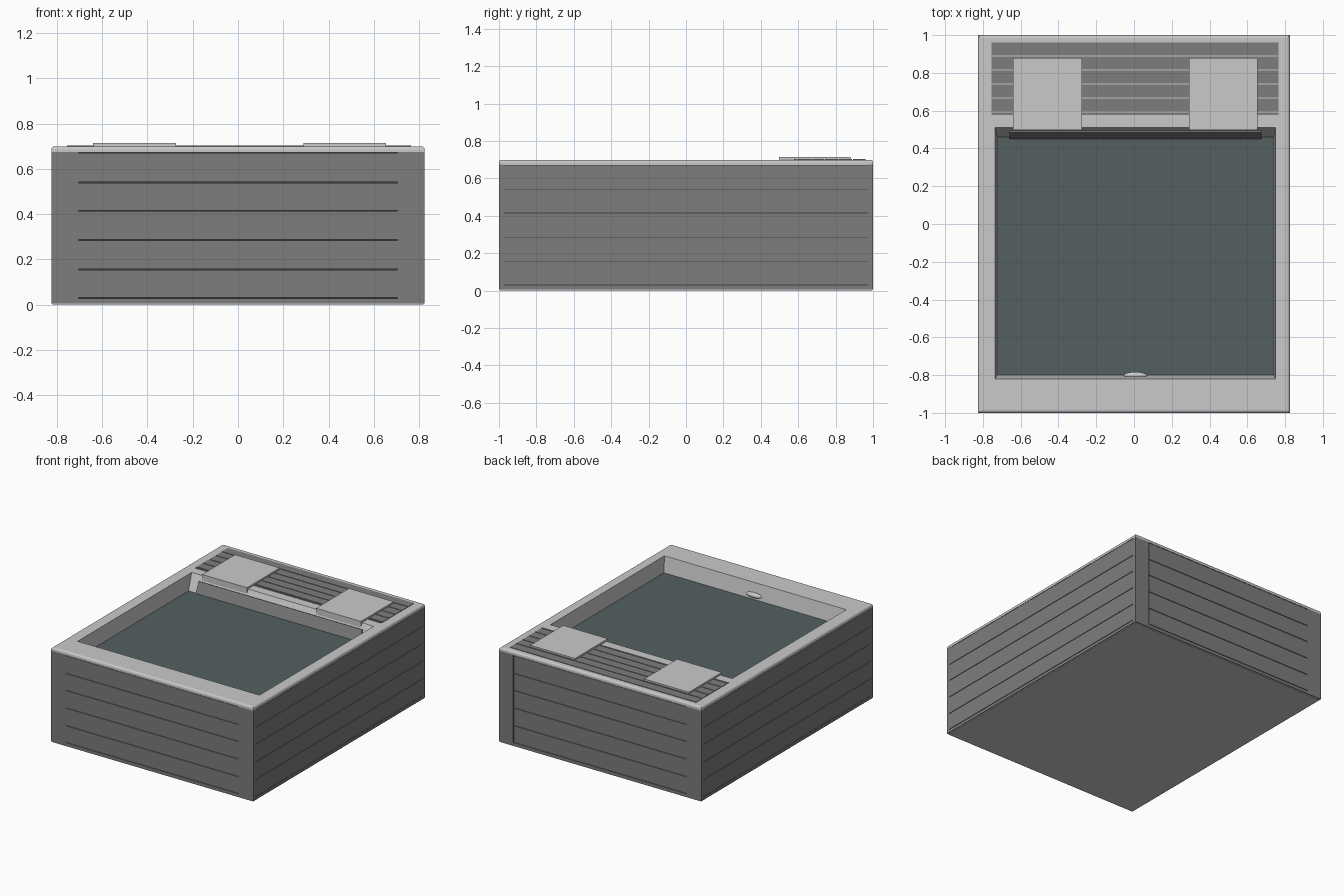
import bpy, bmesh, math
from mathutils import Matrix, Vector

if "Cube" in bpy.data.objects:
    bpy.data.objects.remove(bpy.data.objects["Cube"])


def material(name, rgb):
    m = bpy.data.materials.new(name)
    m.use_nodes = True
    color = (*rgb, 1)
    m.diffuse_color = color
    m.node_tree.nodes["Principled BSDF"].inputs["Base Color"].default_value = color
    return m


CABINET = material("cabinet grey", (0.205, 0.205, 0.205))
SEAM = material("seam dark grey", (0.05, 0.05, 0.05))
SHELL = material("shell light grey", (0.59, 0.59, 0.59))
WATER = material("water slate green", (0.088, 0.118, 0.117))


def finish(name, bm, mats):
    mesh = bpy.data.meshes.new(name)
    bm.to_mesh(mesh)
    bm.free()
    for m in mats:
        mesh.materials.append(m)
    obj = bpy.data.objects.new(name, mesh)
    bpy.context.collection.objects.link(obj)
    return obj


def add_box(bm, x, y, z):
    """Box from (min, max) ranges."""
    lo, hi = Vector((x[0], y[0], z[0])), Vector((x[1], y[1], z[1]))
    mat = Matrix.Translation((lo + hi) / 2) @ Matrix.Diagonal((*(hi - lo), 1))
    bmesh.ops.create_cube(bm, size=1, matrix=mat)


def boxes(name, mat, *ranges):
    bm = bmesh.new()
    for r in ranges:
        add_box(bm, *r)
    return finish(name, bm, [mat])


W, D, TOP, RIM = 0.825, 1.0, 0.70, 0.675   # half width, half depth, heights
POST, SKIN, GAP = 0.705, 0.008, 0.002      # panel half width, board thickness, half seam
PAN = 0.006                                # thickness of the base pan
seams = [0.03, 0.155, 0.285, 0.415, 0.54, 0.672]
core_x, core_y = W - SKIN, D - SKIN

# Base pan and the bottom band of the cabinet
boxes("base_pan", SHELL, ((-W + 0.006, W - 0.006), (-D + 0.006, D - 0.006), (0, PAN)))
boxes("bottom_band", CABINET, ((-W, W), (-D, D), (PAN, seams[0] - GAP)))

# Cladding boards, corner posts and the thin dark walls behind the seams
front_back, sides, posts, core = [], [], [], []
for s in (-1, 1):
    skin_x, skin_y = sorted((s * core_x, s * W)), sorted((s * core_y, s * D))
    for low, high in zip(seams, seams[1:]):
        z = (low + GAP, high - GAP)
        front_back.append(((-POST, POST), skin_y, z))
        sides.append((skin_x, (-0.975, 0.975), z))
    wall_z = (0.02, RIM)
    core.append(((-core_x, core_x), sorted((s * core_y, s * (core_y - 0.01))), wall_z))
    core.append((sorted((s * core_x, s * (core_x - 0.01))), (-core_y, core_y), wall_z))
    for t in (-1, 1):
        # The left back post stands off the panel by one seam
        start = POST + (0.005 if s == t == 1 else 0)
        posts.append((sorted((t * start, t * W)), skin_y, wall_z))
        posts.append((skin_x, sorted((t * 0.975, t * D)), wall_z))
boxes("front_and_back_boards", CABINET, *front_back)
boxes("side_boards", CABINET, *sides)
boxes("corner_posts", CABINET, *posts)
boxes("seam_backing", SEAM, *core)

# Shell: rectangular rings from the outer lip over the rim and down to the water
rings = [(-W, W, -D, D, RIM - 0.003)]
for i in range(4):
    a = math.radians(30 * i)
    inset = 0.015 * (1 - math.cos(a))
    rings.append((-W + inset, W - inset, -D + inset, D - inset, TOP - 0.015 * (1 - math.sin(a))))
rings.append((-0.735, 0.75, -0.82, 0.51, TOP))
rings.append((-0.725, 0.74, -0.80, 0.46, 0.585))
bm = bmesh.new()
loops = []
for x0, x1, y0, y1, z in rings:
    loops.append([bm.verts.new(p) for p in ((x0, y0, z), (x1, y0, z), (x1, y1, z), (x0, y1, z))])
for a, b in zip(loops, loops[1:]):
    for i in range(4):
        j = (i + 1) % 4
        bm.faces.new((a[i], a[j], b[j], b[i]))
surface = bm.faces.new(loops[-1])
surface.material_index = 1
finish("shell_and_water", bm, [SHELL, WATER])

# Sloped panel on the rear basin wall
bm = bmesh.new()
lean = math.atan2(0.05, 0.115)
place = Matrix.Translation((0.0075, 0.472, 0.624)) @ Matrix.Rotation(-lean, 4, "X")
bmesh.ops.create_cube(bm, size=1, matrix=place @ Matrix.Diagonal((1.335, 0.012, 0.085, 1)))
finish("rear_wall_panel", bm, [CABINET])

# Rear deck slats
step = 0.074
slats = []
for i in range(6):
    y = 0.961 - i * step
    slats.append(((-0.755, 0.765), (max(y - step + 0.005, 0.578), y), (TOP - 0.005, TOP + 0.003)))
boxes("deck_slats", CABINET, *slats)

# Headrest pads with a flap folded over the basin edge
for name, x in (("right_headrest", (-0.64, -0.275)), ("left_headrest", (0.29, 0.655))):
    boxes(name, SHELL,
          (x, (0.497, 0.88), (TOP + 0.001, 0.715)),
          (x, (0.497, 0.512), (0.665, TOP + 0.001)))

# Small rounded fitting on the front basin wall
bm = bmesh.new()
place = Matrix.Translation((0.007, -0.803, 0.615)) @ Matrix.Diagonal((0.062, 0.02, 0.018, 1))
bmesh.ops.create_uvsphere(bm, u_segments=24, v_segments=12, radius=1, matrix=place)
fitting = finish("basin_fitting", bm, [SHELL])
for p in fitting.data.polygons:
    p.use_smooth = True
